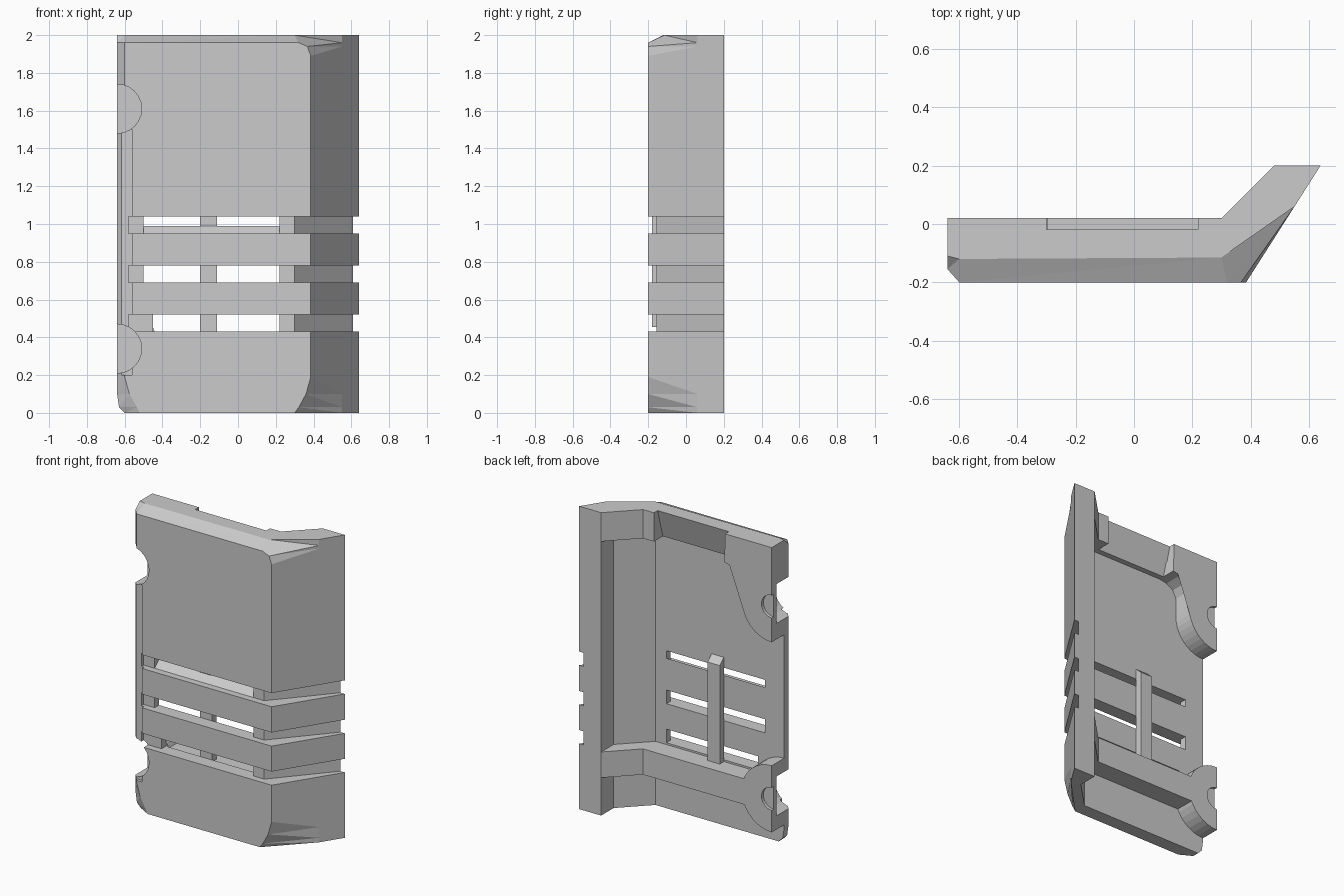
import bpy, bmesh, math

cube = bpy.data.objects.get("Cube")
if cube:
    bpy.data.objects.remove(cube)

grey = bpy.data.materials.new("plain grey")
grey.use_nodes = True
grey.diffuse_color = (0.6, 0.6, 0.6, 1)
grey.node_tree.nodes["Principled BSDF"].inputs["Base Color"].default_value = (0.6, 0.6, 0.6, 1)


def loft(name, rings):
    """Closed solid through rings that share a point count."""
    bm = bmesh.new()
    loops = [[bm.verts.new(p) for p in ring] for ring in rings]
    n = len(loops[0])
    for a, b in zip(loops, loops[1:]):
        for i in range(n):
            j = (i + 1) % n
            bm.faces.new((a[i], a[j], b[j], b[i]))
    caps = [bm.faces.new(loops[0]), bm.faces.new(loops[-1])]
    bmesh.ops.triangulate(bm, faces=caps)
    warped = [f for f in bm.faces if len(f.verts) == 4]
    bmesh.ops.triangulate(bm, faces=warped)
    bmesh.ops.recalc_face_normals(bm, faces=bm.faces)
    mesh = bpy.data.meshes.new(name)
    bm.to_mesh(mesh)
    bm.free()
    mesh.materials.append(grey)
    ob = bpy.data.objects.new(name, mesh)
    bpy.context.collection.objects.link(ob)
    return ob


def prism(name, pts, axis, lo, hi):
    """Extrude a 2D outline along an axis."""
    place = {"x": lambda p, t: (t, p[0], p[1]),
             "y": lambda p, t: (p[0], t, p[1]),
             "z": lambda p, t: (p[0], p[1], t)}[axis]
    return loft(name, [[place(p, t) for p in pts] for t in (lo, hi)])


def rect(a, b, c, d):
    return [(a, c), (b, c), (b, d), (a, d)]


def arc(cx, cz, r, start, end, steps):
    angles = [math.radians(start + (end - start) * i / steps) for i in range(steps + 1)]
    return [(cx + r * math.cos(t), cz + r * math.sin(t)) for t in angles]


def combine(target, tool, operation):
    mod = target.modifiers.new("combine", "BOOLEAN")
    mod.operation, mod.solver, mod.object = operation, "EXACT", tool
    bpy.context.view_layer.objects.active = target
    bpy.ops.object.modifier_apply(modifier=mod.name)
    bpy.data.objects.remove(tool)


def cut(tool):
    combine(shell, tool, "DIFFERENCE")


def add(tool):
    combine(shell, tool, "UNION")


# Outer block: each level gives z, left edge, chamfer x, front corner x, corner y
def section(z, left, chamfer, corner, front=-0.2, side=-0.155, corner_y=-0.2):
    return [(x, y, z) for x, y in (
        (left, 0.02), (left, side), (chamfer, front), (corner, corner_y),
        (0.551, 0.06), (0.64, 0.2), (0.48, 0.2), (0.30, 0.02))]


shell = loft("shell_panel", [
    section(0, -0.60, -0.52, 0.30),
    section(0.03, -0.63, -0.535, 0.322),
    section(0.10, -0.64, -0.575, 0.36),
    section(0.19, -0.64, -0.60, 0.385),
    section(1.89, -0.64, -0.60, 0.385),
    section(1.94, -0.64, -0.60, 0.367),
    section(1.96, -0.64, -0.60, 0.32),
    section(2, -0.64, -0.60, 0.30, -0.12, -0.11, -0.115)])

# Hollow back above and below the cross rib
inner = [(-0.9, -0.11), (0.30, -0.11), (0.48, 0.07), (0.48, 0.4), (-0.9, 0.4)]
for low, high in ((-0.1, 0.25), (0.42, 1.81)):
    cut(prism("cavity", inner, "z", low, high))

# Wedge notch in the top rim
cut(prism("rim_notch", [(-0.09, 1.75), (0.1, 1.75), (0.1, 2.1), (0.01, 2.1)],
          "x", -0.30, 0.22))

# Corner bosses on the open edge
upper = [(-0.64, 1.9), (-0.295, 1.9), (-0.295, 1.80)]
upper += arc(-0.295, 1.67, 0.131, 90, 180, 6)[1:][::1]
upper = [(-0.64, 1.9), (-0.295, 1.9), (-0.295, 1.81), (-0.35, 1.80), (-0.40, 1.77),
         (-0.425, 1.72)] + arc(-0.64, 1.59, 0.215, 0, -90, 10)
add(prism("upper_boss", upper, "y", -0.14, 0.02))
add(prism("lower_boss", arc(-0.64, 0.34, 0.22, 90, -90, 18), "y", -0.14, 0.02))

# Lowered strip along the open edge
cut(prism("edge_step", rect(-0.9, -0.56, -0.5, -0.18), "z", 0.2, 1.5))

# Half-round pockets in front, small dimples behind
for z in (1.61, 0.34):
    cut(prism("pocket", arc(-0.64, z, 0.13, 0, 345, 23), "y", -0.5, -0.03))
    cut(prism("dimple", arc(-0.64, z, 0.075, 0, 345, 23), "y", 0.0, 0.3))

# Wraparound grooves with vent openings
groove = [(-0.58, -0.5), (-0.58, -0.155), (0.30, -0.155), (0.61, 0.2),
          (0.654, 0.25), (0.9, 0.25), (0.9, -0.5)]
for low, left, sill in ((0.432, -0.45, 0), (0.69, -0.5, 0), (0.95, -0.5, 0.04)):
    high = low + 0.09
    cut(prism("groove", groove, "z", low, high))
    cut(prism("vent", [(-0.17, low), (-0.155, low), (-0.11, low + sill),
                       (-0.1, low + sill), (-0.1, high), (-0.17, high)],
              "x", left, 0.22))

# Upright bar behind the vents
prism("vent_bar", [(-0.112, 0.41), (-0.067, 0.41), (-0.067, 1.07), (-0.112, 1.11)],
      "x", -0.2, -0.11)
